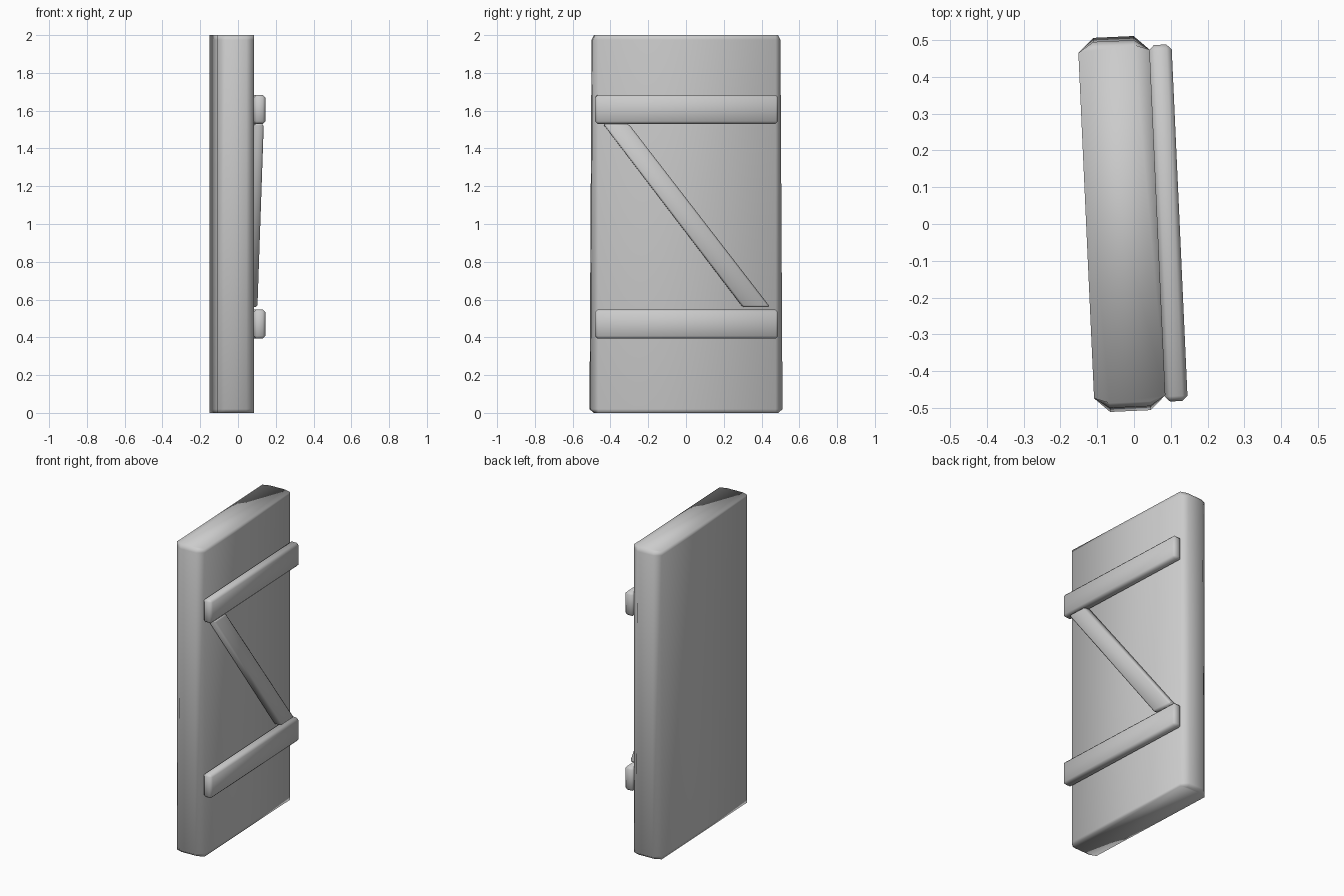
import bpy, bmesh, math
from mathutils import Matrix

if "Cube" in bpy.data.objects:
    bpy.data.objects.remove(bpy.data.objects["Cube"])

# the whole door is swung slightly open about z
PLACE = Matrix.Translation((-0.033, 0, 0)) @ Matrix.Rotation(math.radians(2.6), 4, 'Z')


def finish(name, bm):
    bmesh.ops.recalc_face_normals(bm, faces=bm.faces)
    me = bpy.data.meshes.new(name)
    bm.to_mesh(me)
    bm.free()
    me.shade_smooth()
    ob = bpy.data.objects.new(name, me)
    bpy.context.collection.objects.link(ob)
    ob.matrix_world = PLACE
    return ob


def loft(name, rings):
    """Skin a stack of equal-length vertex rings and cap both ends."""
    bm = bmesh.new()
    vs = [[bm.verts.new(p) for p in r] for r in rings]
    n = len(vs[0])
    for a, b in zip(vs, vs[1:]):
        for i in range(n):
            j = (i + 1) % n
            bm.faces.new((a[i], a[j], b[j], b[i]))
    bm.faces.new(vs[0][::-1])
    bm.faces.new(vs[-1])
    return finish(name, bm)


def plank(name, outline, x0, x1, bevel):
    """Extrude a y-z outline along x and chamfer its edges."""
    bm = bmesh.new()
    f = bm.faces.new([bm.verts.new((x0, y, z)) for y, z in outline])
    ext = bmesh.ops.extrude_face_region(bm, geom=[f], use_keep_orig=True)
    for v in ext['geom']:
        if isinstance(v, bmesh.types.BMVert):
            v.co.x = x1
    bmesh.ops.recalc_face_normals(bm, faces=bm.faces)
    bmesh.ops.bevel(bm, geom=bm.edges[:], offset=bevel, segments=1,
                    affect='EDGES', profile=0.5)
    return finish(name, bm)


# door slab: tapered, with chamfered upright edges and end faces
def section(z, end):
    t, c, s = 0.097, 0.042, min(end - 0.01, 0.47)
    return [(-t, -s, z), (c - t, -end, z), (t - c, -end, z), (t, -s, z),
            (t, s, z), (t - c, end, z), (c - t, end, z), (-t, s, z)]


loft("door_slab", [section(0, 0.487), section(0.02, 0.509),
                   section(1.975, 0.498), section(2, 0.485)])

# horizontal battens
for name, z0, z1 in (("lower_batten", 0.393, 0.547), ("upper_batten", 1.53, 1.683)):
    plank(name, [(-0.488, z0), (0.482, z0), (0.482, z1), (-0.488, z1)],
          0.095, 0.157, 0.014)

# diagonal brace
plank("diagonal_brace", [(0.295, 0.56), (0.44, 0.56), (-0.31, 1.53), (-0.445, 1.53)],
      0.095, 0.15, 0.01)
